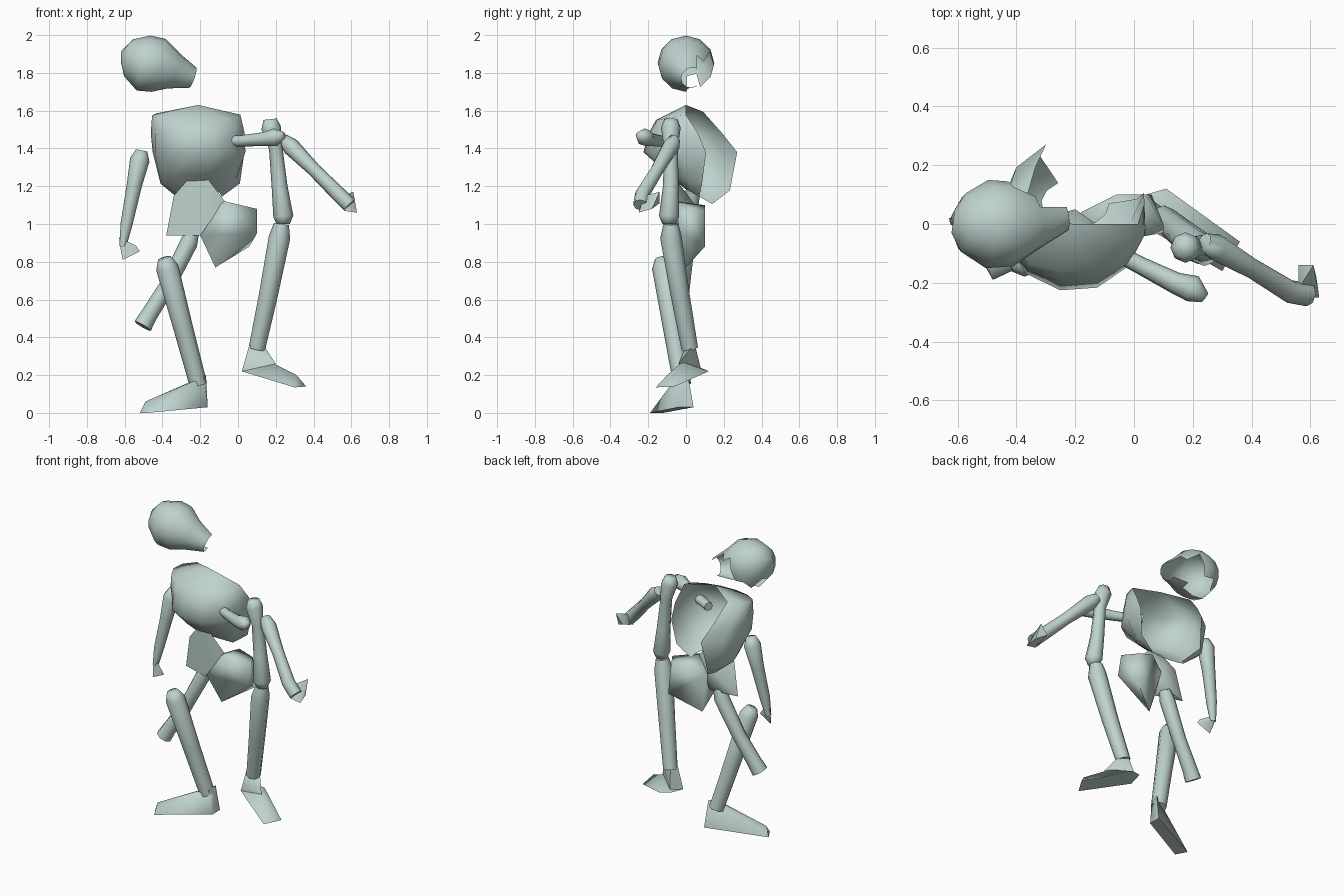
import bpy
import bmesh
import math
from mathutils import Vector

cube = bpy.data.objects.get("Cube")
if cube:
    bpy.data.objects.remove(cube, do_unlink=True)

# Single pale bone colour
COLOUR = (0.52, 0.65, 0.62, 1.0)
bone = bpy.data.materials.new("pale_bone")
bone.use_nodes = True
bone.diffuse_color = COLOUR
bone.node_tree.nodes["Principled BSDF"].inputs["Base Color"].default_value = COLOUR


def finish(name, bm, angle=75):
    bmesh.ops.remove_doubles(bm, verts=bm.verts, dist=0.0005)
    bmesh.ops.recalc_face_normals(bm, faces=bm.faces)
    mesh = bpy.data.meshes.new(name)
    bm.to_mesh(mesh)
    bm.free()
    mesh.materials.append(bone)
    obj = bpy.data.objects.new(name, mesh)
    bpy.context.collection.objects.link(obj)
    bpy.ops.object.select_all(action="DESELECT")
    obj.select_set(True)
    bpy.context.view_layer.objects.active = obj
    bpy.ops.object.shade_smooth_by_angle(angle=math.radians(angle))


def skin(bm, rings, closed=True):
    """Join successive rings of points with quads."""
    rows = [[bm.verts.new(p) for p in ring] for ring in rings]
    for low, high in zip(rows, rows[1:]):
        count = len(low)
        for i in range(count if closed else count - 1):
            j = (i + 1) % count
            bm.faces.new((low[i], low[j], high[j], high[i]))
    return rows


def tube_mesh(path, sides):
    """Tapered, capped tube through (x, y, z, radius) stations."""
    bm = bmesh.new()
    points = [Vector(p[:3]) for p in path]
    rings = []
    for i, (centre, station) in enumerate(zip(points, path)):
        before, after = points[max(i - 1, 0)], points[min(i + 1, len(points) - 1)]
        axis = (after - before).normalized()
        side = axis.cross(Vector((0, 1, 0))).normalized()
        up = side.cross(axis)
        ring = []
        for k in range(sides):
            a = math.tau * k / sides
            ring.append(centre + station[3] * (side * math.cos(a) + up * math.sin(a)))
        rings.append(ring)
    rows = skin(bm, rings)
    bm.faces.new(rows[0])
    bm.faces.new(rows[-1])
    return bm


def hull(name, points, angle=60):
    bm = bmesh.new()
    for p in points:
        bm.verts.new(p)
    result = bmesh.ops.convex_hull(bm, input=bm.verts)
    loose = {v for v in result["geom_interior"] if isinstance(v, bmesh.types.BMVert)}
    bmesh.ops.delete(bm, geom=list(loose), context="VERTS")
    finish(name, bm, angle)


# Skull: tapered shell, open at the tip, one cheek and part of the floor
skull = tube_mesh([(-.615, .01, 1.88, .04), (-.58, .005, 1.88, .1), (-.5, 0, 1.852, .15),
                   (-.42, 0, 1.84, .145), (-.34, .01, 1.81, .098),
                   (-.24, .03, 1.775, .057)], 12)
open_faces = []
for face in skull.faces:
    c = face.calc_center_median()
    tip = c.x > -.25
    cheek = c.x > -.43 and c.y > .05 and c.z < 1.9
    floor = c.z < 1.76 and c.y > -.02 and c.x < -.34
    if tip or cheek or floor:
        open_faces.append(face)
bmesh.ops.delete(skull, geom=open_faces, context="FACES")
finish("skull", skull)

# Ribcage: open-backed shell of arcs (x, y, z, x radius, y radius, start, sweep, tilt)
levels = [(-.21, 0, 1.63, 0, 0, 10, 250, 0),
          (-.22, -.02, 1.575, .235, .14, 8, 240, -.025),
          (-.21, .01, 1.48, .252, .21, 15, 255, 0),
          (-.205, .03, 1.38, .25, .26, 17, 265, 0),
          (-.2, .085, 1.215, .21, .18, 0, 235, .045),
          (-.2, .07, 1.145, .115, .08, 0, 240, .045)]
ribs = bmesh.new()
arcs = []
for x, y, z, rx, ry, start, sweep, tilt in levels:
    arc = []
    for k in range(10):
        a = math.radians(start - sweep * k / 9)
        arc.append((x + rx * math.cos(a), y + ry * math.sin(a), z - tilt * math.sin(a)))
    arcs.append(arc)
skin(ribs, arcs, closed=False)
finish("ribcage", ribs)

# Pelvis: two flared lobes
hull("pelvis_left", [(.1, 0, 1.08), (.1, -.03, .95), (.04, .1, 1.07), (-.06, .1, 1.1),
                     (.06, .1, .88), (-.12, 0, .77), (-.2, -.04, .94),
                     (-.07, -.06, 1.12), (-.18, .04, 1.05)], 80)
hull("pelvis_right", [(-.38, 0, .94), (-.34, -.02, 1.15), (-.27, -.05, 1.23),
                      (-.16, -.06, 1.24), (-.07, -.04, 1.12), (-.2, -.06, .94),
                      (-.2, .04, .95), (-.2, .05, 1.1)], 80)

# Limb bones
limbs = {
    "upper_arm_left": [(-.12, -.065, 1.44, .028), (.02, -.14, 1.44, .03),
                       (.14, -.2, 1.45, .037), (.2, -.22, 1.46, .047),
                       (.24, -.25, 1.47, .02)],
    "forearm_left": [(.24, -.06, 1.45, .03), (.28, -.08, 1.41, .047),
                     (.4, -.15, 1.29, .036), (.53, -.23, 1.16, .04),
                     (.59, -.24, 1.1, .04)],
    "forearm_right": [(-.51, .05, 1.39, .03), (-.52, .05, 1.34, .052),
                      (-.55, .04, 1.2, .04), (-.59, .02, 1.0, .032),
                      (-.61, .01, .88, .018)],
    "thigh_left": [(.17, -.08, 1.555, .035), (.175, -.08, 1.51, .052),
                   (.2, -.08, 1.4, .036), (.22, -.08, 1.2, .042),
                   (.24, -.09, 1.04, .053), (.24, -.09, 1.0, .035)],
    "thigh_right": [(-.24, 0, .96, .035), (-.26, 0, .9, .047),
                    (-.37, -.02, .68, .042), (-.47, -.04, .52, .045),
                    (-.505, -.05, .46, .05)],
    "shin_left": [(.23, -.08, 1.0, .04), (.22, -.08, .93, .057),
                  (.16, -.03, .62, .05), (.1, .02, .34, .044)],
    "shin_right": [(-.39, -.13, .82, .035), (-.375, -.12, .77, .06),
                   (-.29, -.07, .45, .052), (-.21, -.02, .15, .047)],
}
for name, path in limbs.items():
    finish(name, tube_mesh(path, 8))

# Left foot: flat sole under a narrow ankle wedge
hull("sole_left", [(.02, 0, .22), (.04, .1, .23), (.11, .12, .22), (.3, -.16, .135),
                   (.36, -.06, .14), (.31, -.1, .2), (.17, -.02, .27)])
hull("ankle_left", [(.02, 0, .22), (.06, .08, .23), (.2, -.04, .26), (.06, 0, .36),
                    (.08, .05, .35), (.14, .03, .35), (.17, -.01, .28)])

# Right foot
hull("foot_right", [(-.16, .04, .03), (-.16, -.04, .03), (-.52, -.12, 0), (-.48, -.19, 0),
                    (-.49, -.14, .06), (-.17, .01, .2), (-.18, -.05, .19),
                    (-.24, -.03, .15)])

# Hands: small bent wedges
hull("hand_left", [(.56, -.25, 1.07), (.63, -.25, 1.06), (.56, -.22, 1.15),
                   (.61, -.14, 1.17), (.62, -.18, 1.08), (.56, -.14, 1.11)])
hull("hand_right", [(-.63, .02, .93), (-.62, 0, .86), (-.61, -.02, .81),
                    (-.52, -.03, .855), (-.54, -.03, .885), (-.6, .02, .87)])
